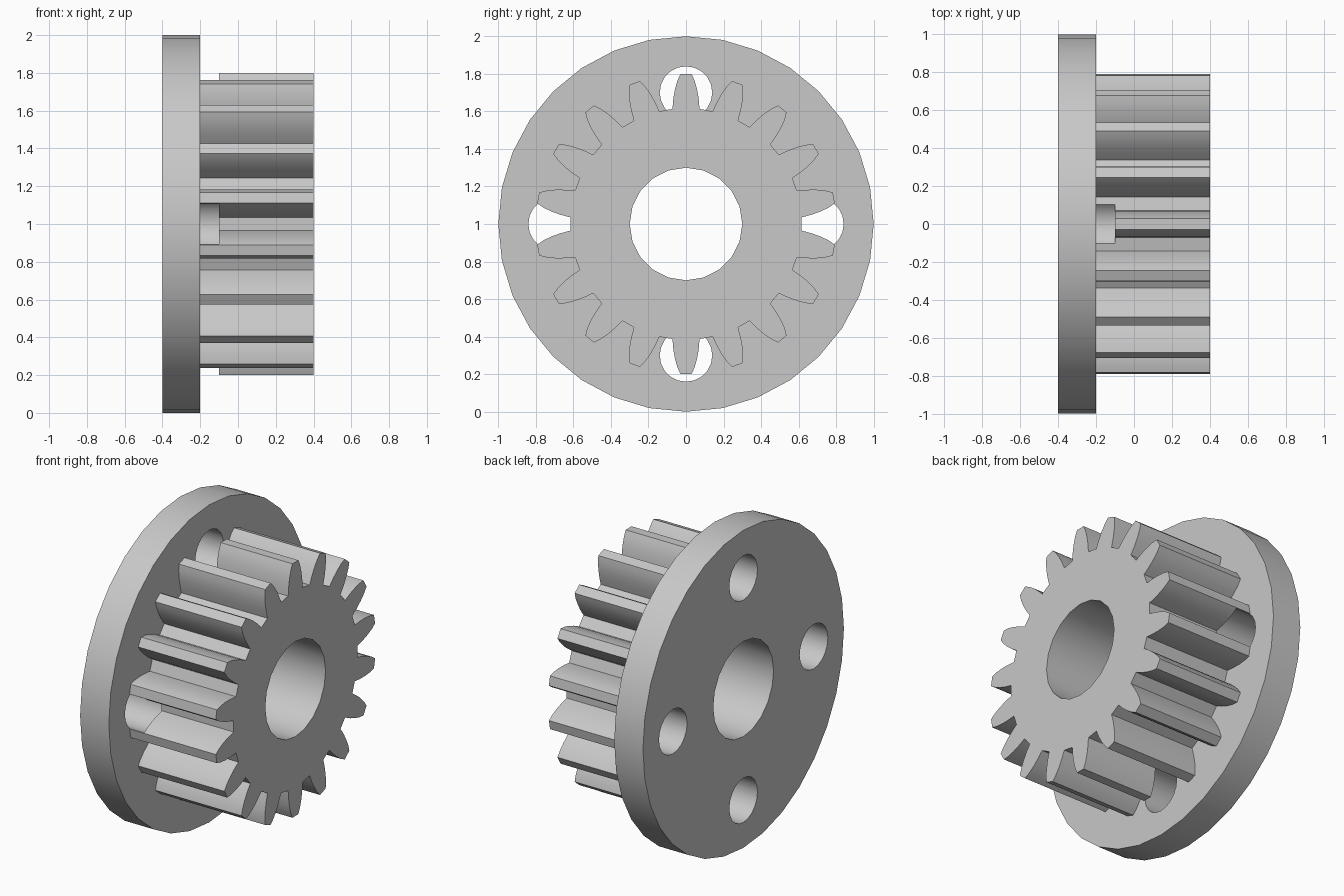
import bpy
import bmesh
from math import sin, cos, radians, tau

cube = bpy.data.objects.get("Cube")
if cube:
    bpy.data.objects.remove(cube, do_unlink=True)

# Single grey material
grey = bpy.data.materials.new("light grey")
grey.use_nodes = True
colour = (0.58, 0.58, 0.58, 1)
grey.diffuse_color = colour
grey.node_tree.nodes["Principled BSDF"].inputs["Base Color"].default_value = colour

AXIS_Z = 1.0


def prism(name, outline, x0, x1):
    """Extrude a (y, z) outline along x."""
    bm = bmesh.new()
    face = bm.faces.new([bm.verts.new((x0, y, z + AXIS_Z)) for y, z in outline])
    extruded = bmesh.ops.extrude_face_region(bm, geom=[face])["geom"]
    verts = [v for v in extruded if isinstance(v, bmesh.types.BMVert)]
    bmesh.ops.translate(bm, verts=verts, vec=(x1 - x0, 0, 0))
    bmesh.ops.recalc_face_normals(bm, faces=bm.faces)
    mesh = bpy.data.meshes.new(name)
    bm.to_mesh(mesh)
    bm.free()
    mesh.materials.append(grey)
    ob = bpy.data.objects.new(name, mesh)
    bpy.context.collection.objects.link(ob)
    return ob


def circle(radius, sides, cy=0, cz=0):
    return [(cy + radius * cos(tau * i / sides), cz + radius * sin(tau * i / sides))
            for i in range(sides)]


def gear_outline(teeth):
    # One flank as (radius, half angle in degrees), root to tip
    flank = [(0.617, 6.7), (0.67, 5.8), (0.72, 4.7), (0.765, 3.45), (0.80, 2.1)]
    tooth = [(r, -a) for r, a in flank] + [(r, a) for r, a in reversed(flank)]
    points = []
    for i in range(teeth):
        for r, a in tooth:
            angle = radians(90 + a) + tau * i / teeth
            points.append((r * cos(angle), r * sin(angle)))
    return points


def combine(target, tool, operation):
    mod = target.modifiers.new(operation.lower(), "BOOLEAN")
    mod.operation = operation
    mod.solver = "EXACT"
    mod.object = tool
    bpy.context.view_layer.objects.active = target
    bpy.ops.object.modifier_apply(modifier=mod.name)
    bpy.data.objects.remove(tool, do_unlink=True)


# Flange disc fused with the toothed hub
body = prism("flanged_gear", circle(1.0, 32), -0.4, -0.2)
combine(body, prism("toothed_hub", gear_outline(18), -0.3, 0.4), "UNION")

# Central bore
combine(body, prism("bore_cutter", circle(0.3, 20), -0.6, 0.6), "DIFFERENCE")

# Four bolt holes, sunk a little way into the teeth
for k in range(4):
    a = tau * k / 4
    hole = prism("hole_cutter", circle(0.14, 20, 0.7 * cos(a), 0.7 * sin(a)), -0.6, -0.1)
    combine(body, hole, "DIFFERENCE")

# Smooth round walls, crisp edges
bpy.ops.object.select_all(action="DESELECT")
body.select_set(True)
bpy.context.view_layer.objects.active = body
bpy.ops.object.shade_smooth_by_angle(angle=radians(30))
